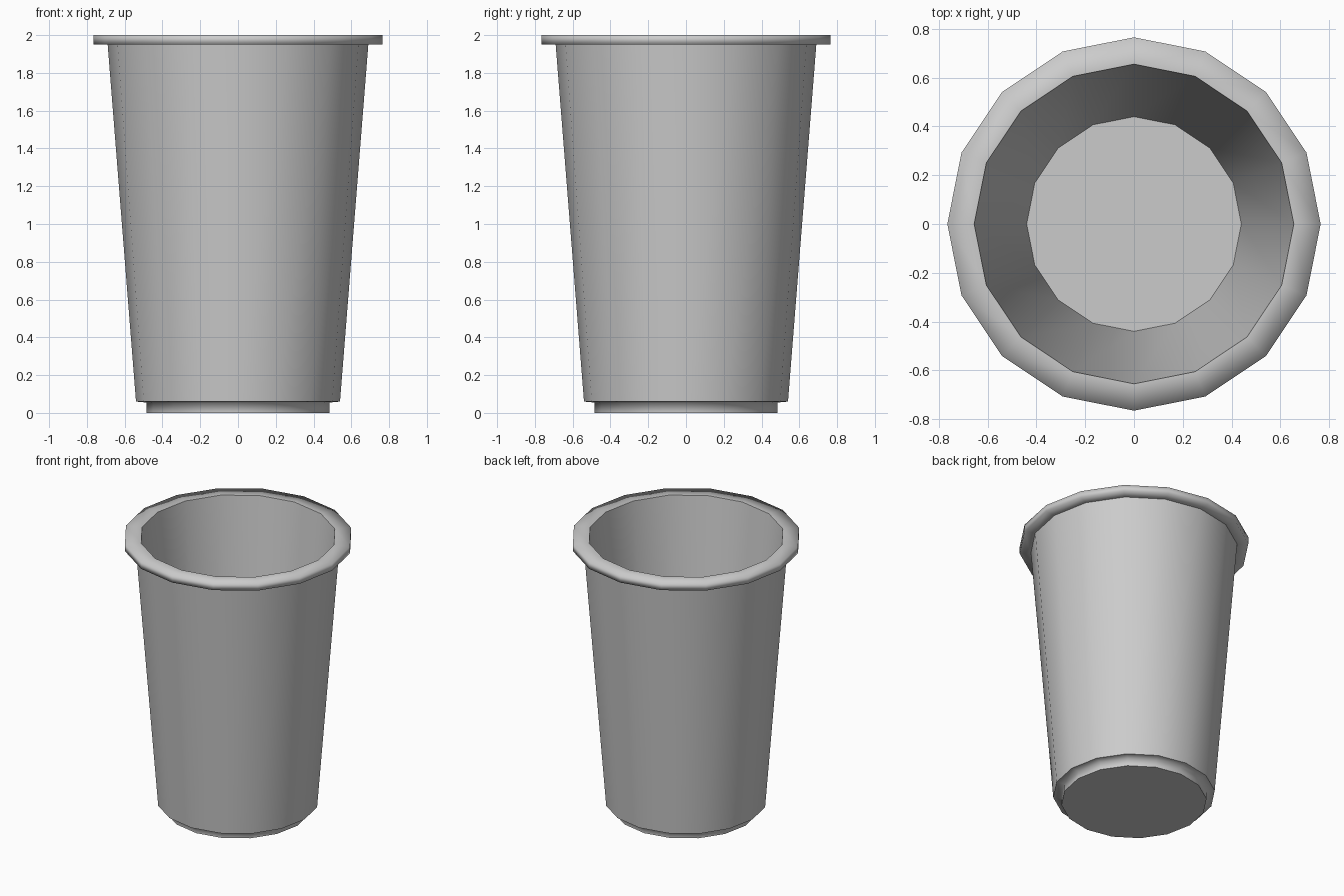
import bpy, bmesh
from math import cos, sin, pi

if "Cube" in bpy.data.objects:
    bpy.data.objects.remove(bpy.data.objects["Cube"])

SIDES = 16

# Cross-section from underside, up the outside, over the lip, down the inside
# (radius, height, crease kept sharp)
PROFILE = [
    (0.485, 0.00, True),   # underside edge
    (0.485, 0.055, False), # foot top
    (0.54, 0.06, True),    # outer wall bottom
    (0.69, 1.95, True),    # outer wall top
    (0.765, 1.95, False),  # lip lower edge
    (0.765, 2.00, False),  # lip upper edge
    (0.655, 2.00, True),   # mouth
    (0.44, 0.05, True),    # inside floor edge
]


def lathe(name, profile, sides):
    bm = bmesh.new()
    rings = [[bm.verts.new((r * cos(2 * pi * i / sides), r * sin(2 * pi * i / sides), z))
              for i in range(sides)] for r, z, _ in profile]
    for a, b in zip(rings, rings[1:]):
        for i in range(sides):
            j = (i + 1) % sides
            bm.faces.new((a[i], a[j], b[j], b[i])).smooth = True
    # Flat underside and inside floor
    bm.faces.new(rings[0][::-1])
    bm.faces.new(rings[-1])
    # Sharp creases around chosen rings
    for ring, (_, _, sharp) in zip(rings, profile):
        if sharp:
            for i in range(sides):
                bm.edges.get((ring[i], ring[(i + 1) % sides])).smooth = False
    bmesh.ops.recalc_face_normals(bm, faces=bm.faces[:])
    mesh = bpy.data.meshes.new(name)
    bm.to_mesh(mesh)
    bm.free()
    obj = bpy.data.objects.new(name, mesh)
    bpy.context.collection.objects.link(obj)
    return obj


# Tapered cup with foot, rolled lip and hollow inside
lathe("cup", PROFILE, SIDES)
